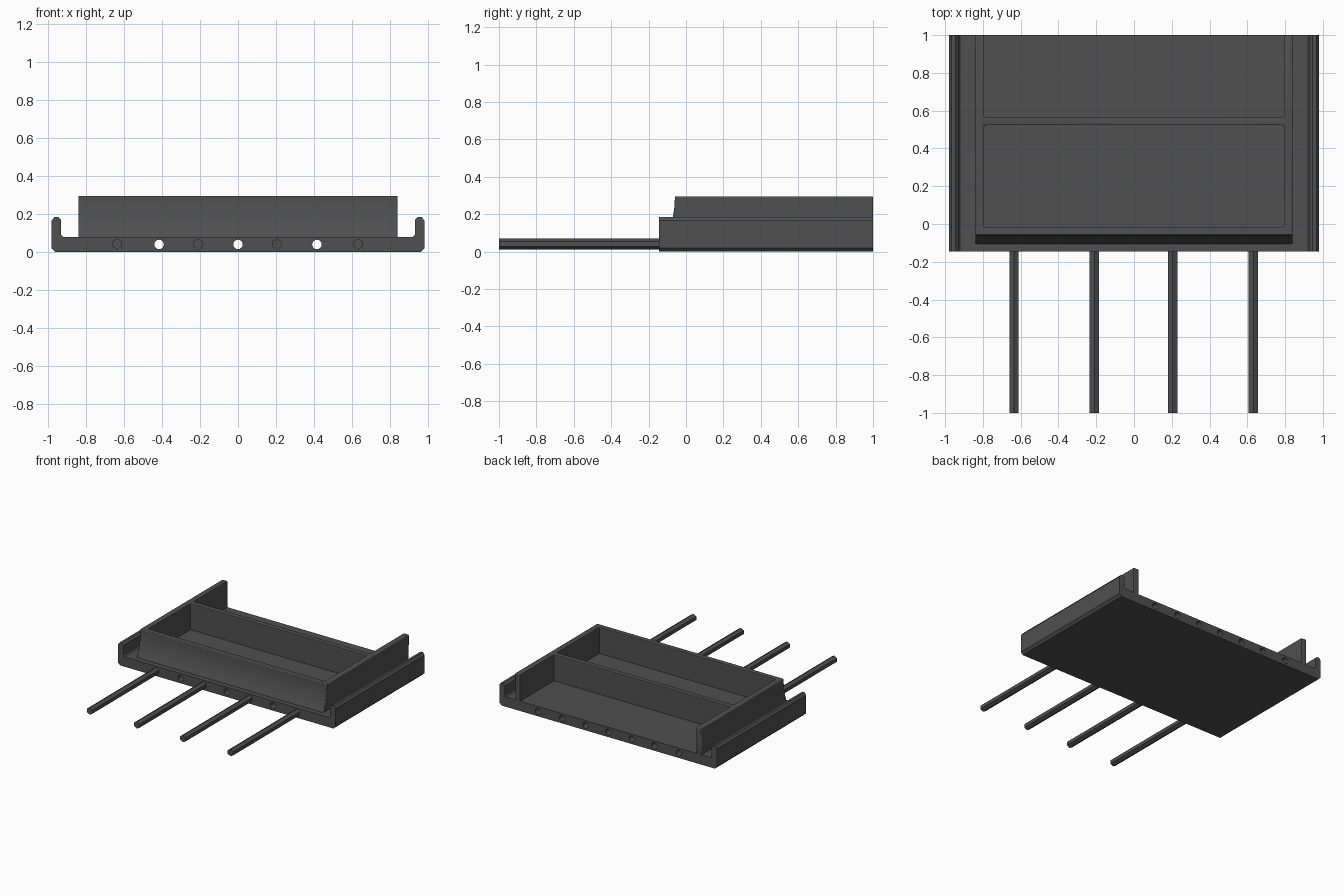
import bpy, math

if "Cube" in bpy.data.objects:
    bpy.data.objects.remove(bpy.data.objects["Cube"])

dark = bpy.data.materials.new("dark_grey")
dark.diffuse_color = (0.08, 0.08, 0.08, 1)
dark.use_nodes = True
dark.node_tree.nodes["Principled BSDF"].inputs["Base Color"].default_value = dark.diffuse_color


def prism(name, pts, start, end, place):
    """Extrude a 2D outline between two stations; place(a, b, t) maps it to 3D."""
    n = len(pts)
    verts = [place(a, b, t) for t in (start, end) for a, b in pts]
    faces = [tuple(range(n)), tuple(range(2 * n - 1, n - 1, -1))]
    faces += [(i, i + n, (i + 1) % n + n, (i + 1) % n) for i in range(n)]
    mesh = bpy.data.meshes.new(name)
    mesh.from_pydata(verts, [], faces)
    mesh.materials.append(dark)
    obj = bpy.data.objects.new(name, mesh)
    bpy.context.collection.objects.link(obj)
    bpy.context.view_layer.objects.active = obj
    obj.select_set(True)
    bpy.ops.object.mode_set(mode='EDIT')
    bpy.ops.mesh.select_all(action='SELECT')
    bpy.ops.mesh.normals_make_consistent(inside=False)
    bpy.ops.object.mode_set(mode='OBJECT')
    obj.select_set(False)
    return obj


def along_y(a, b, t):
    return (a, t, b)


def along_x(a, b, t):
    return (t, a, b)


def ring(x, z, r, n):
    return [(x + r * math.sin(math.tau * i / n), z + r * math.cos(math.tau * i / n))
            for i in range(n)]


def cut(target, cutter):
    cutter.hide_render = True
    cutter.hide_viewport = True
    cutter.display_type = 'WIRE'
    mod = target.modifiers.new("cut", 'BOOLEAN')
    mod.operation = 'DIFFERENCE'
    mod.solver = 'EXACT'
    mod.object = cutter


# Channel base: floor with two upright chamfered side rails
half = [(0.96, 0.0), (0.98, 0.02), (0.98, 0.165), (0.965, 0.185), (0.945, 0.185),
        (0.93, 0.17), (0.93, 0.09), (0.92, 0.08)]
base = prism("channel_base", half + [(-x, z) for x, z in reversed(half)],
             -0.145, 1.0, along_y)

# Round bores running through the floor
rod_x = (-0.635, -0.21, 0.205, 0.632)
for i, x in enumerate(rod_x + (-0.415, 0.0, 0.415)):
    cut(base, prism(f"bore_cutter_{i}", ring(x, 0.04, 0.025, 16), -0.3, 1.2, along_y))

# Hexagonal rods projecting from the front bores
for i, x in enumerate(rod_x):
    prism(f"rod_{i}", ring(x, 0.041, 0.0285, 6), -1.0, 0.1, along_y)

# Tray: block with a concave front, hollowed into two compartments open at the back
steps = 12
front = [(-0.06 - 0.045 * (k / steps) ** 2, 0.285 - 0.205 * k / steps)
         for k in range(steps + 1)]
tray = prism("tray_frame",
             [(1.0, 0.07), (1.0, 0.295), (-0.06, 0.295)] + front + [(-0.105, 0.07)],
             -0.84, 0.84, along_x)
for name, y0, y1 in (("front_pocket_cutter", -0.018, 0.523),
                     ("rear_pocket_cutter", 0.565, 1.2)):
    cut(tray, prism(name, [(y0, 0.0), (y1, 0.0), (y1, 0.5), (y0, 0.5)],
                    -0.793, 0.793, along_x))
bevel = tray.modifiers.new("soft_edges", 'BEVEL')
bevel.width = 0.006
bevel.segments = 2
bevel.limit_method = 'ANGLE'
bevel.angle_limit = math.radians(40)

# Smooth the curved surfaces, keeping the edges sharp
for obj in (base, tray):
    bpy.ops.object.select_all(action='DESELECT')
    obj.select_set(True)
    bpy.context.view_layer.objects.active = obj
    bpy.ops.object.shade_smooth_by_angle(angle=math.radians(30))
